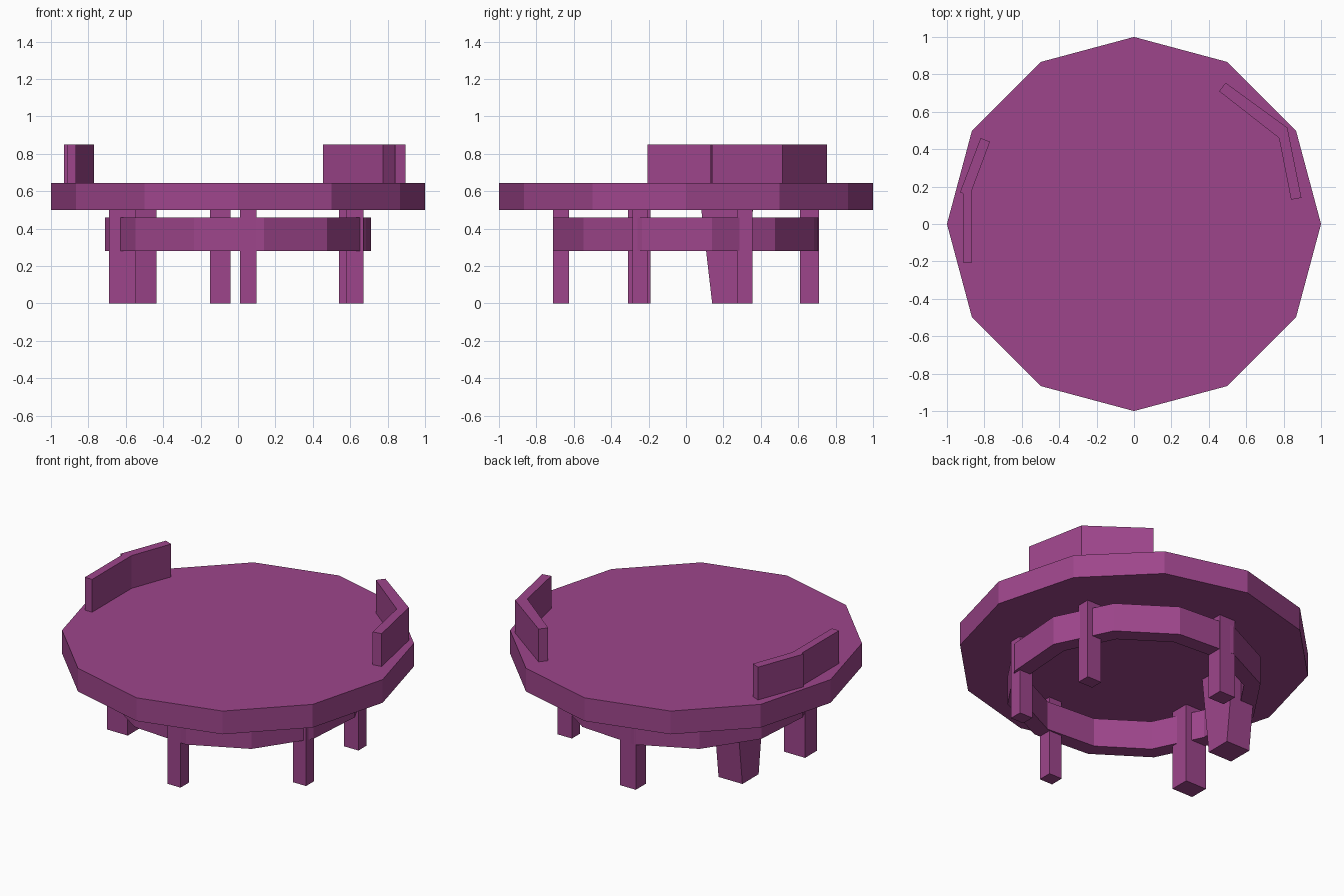
import bpy, bmesh
from math import cos, sin, radians

if "Cube" in bpy.data.objects:
    bpy.data.objects.remove(bpy.data.objects["Cube"])

purple = bpy.data.materials.new("purple_paint")
purple.diffuse_color = (0.34, 0.06, 0.26, 1)
purple.use_nodes = True
purple.node_tree.nodes["Principled BSDF"].inputs["Base Color"].default_value = purple.diffuse_color


def finish(name, bm):
    bmesh.ops.recalc_face_normals(bm, faces=bm.faces)
    mesh = bpy.data.meshes.new(name)
    bm.to_mesh(mesh)
    bm.free()
    obj = bpy.data.objects.new(name, mesh)
    obj.data.materials.append(purple)
    bpy.context.collection.objects.link(obj)
    return obj


def ngon(radius, turn=0, n=12):
    return [(radius * cos(radians(turn) + radians(360 / n) * i),
             radius * sin(radians(turn) + radians(360 / n) * i)) for i in range(n)]


def prism(name, outline, z0, z1):
    bm = bmesh.new()
    face = bm.faces.new([bm.verts.new((x, y, z0)) for x, y in outline])
    ext = bmesh.ops.extrude_face_region(bm, geom=[face])
    top = [v for v in ext["geom"] if isinstance(v, bmesh.types.BMVert)]
    bmesh.ops.translate(bm, verts=top, vec=(0, 0, z1 - z0))
    return finish(name, bm)


def leg(name, x0, x1, y0, y1, flare=0):
    # Square post; flare widens the top along y
    bm = bmesh.new()
    bmesh.ops.create_cube(bm, size=1)
    for v in bm.verts:
        top = v.co.z > 0
        f = flare if top else 0
        v.co = (x1 if v.co.x > 0 else x0,
                y1 + f if v.co.y > 0 else y0 - f,
                0.5 if top else 0)
    finish(name, bm)


# Twelve-sided top
prism("table_top", ngon(1), 0.5, 0.645)

# Twelve-sided brace ring round the legs
bm = bmesh.new()
loops = [[bm.verts.new((x, y, z)) for x, y in ngon(r, 11)]
         for r, z in ((0.725, 0.28), (0.725, 0.46), (0.63, 0.46), (0.63, 0.28))]
for a, b in zip(loops, loops[1:] + loops[:1]):
    for i in range(12):
        j = (i + 1) % 12
        bm.faces.new((a[i], a[j], b[j], b[i]))
finish("brace_ring", bm)

# Uneven legs
leg("front_leg", 0.01, 0.10, -0.71, -0.625)
leg("front_right_leg", 0.58, 0.67, -0.285, -0.205)
leg("back_right_leg", 0.54, 0.64, 0.275, 0.355)
leg("back_leg", -0.15, -0.04, 0.61, 0.71)
leg("front_left_leg", -0.69, -0.545, -0.31, -0.19)
leg("back_left_leg", -0.60, -0.435, 0.14, 0.30, flare=0.058)

# Bent rails standing on the top
prism("right_rail", [(0.455, 0.71), (0.775, 0.46), (0.84, 0.13), (0.895, 0.14),
                     (0.82, 0.515), (0.49, 0.755)], 0.645, 0.85)
prism("left_rail", [(-0.915, -0.205), (-0.865, -0.205), (-0.865, 0.185), (-0.77, 0.44),
                    (-0.82, 0.46), (-0.93, 0.17), (-0.915, 0.163)], 0.645, 0.85)
